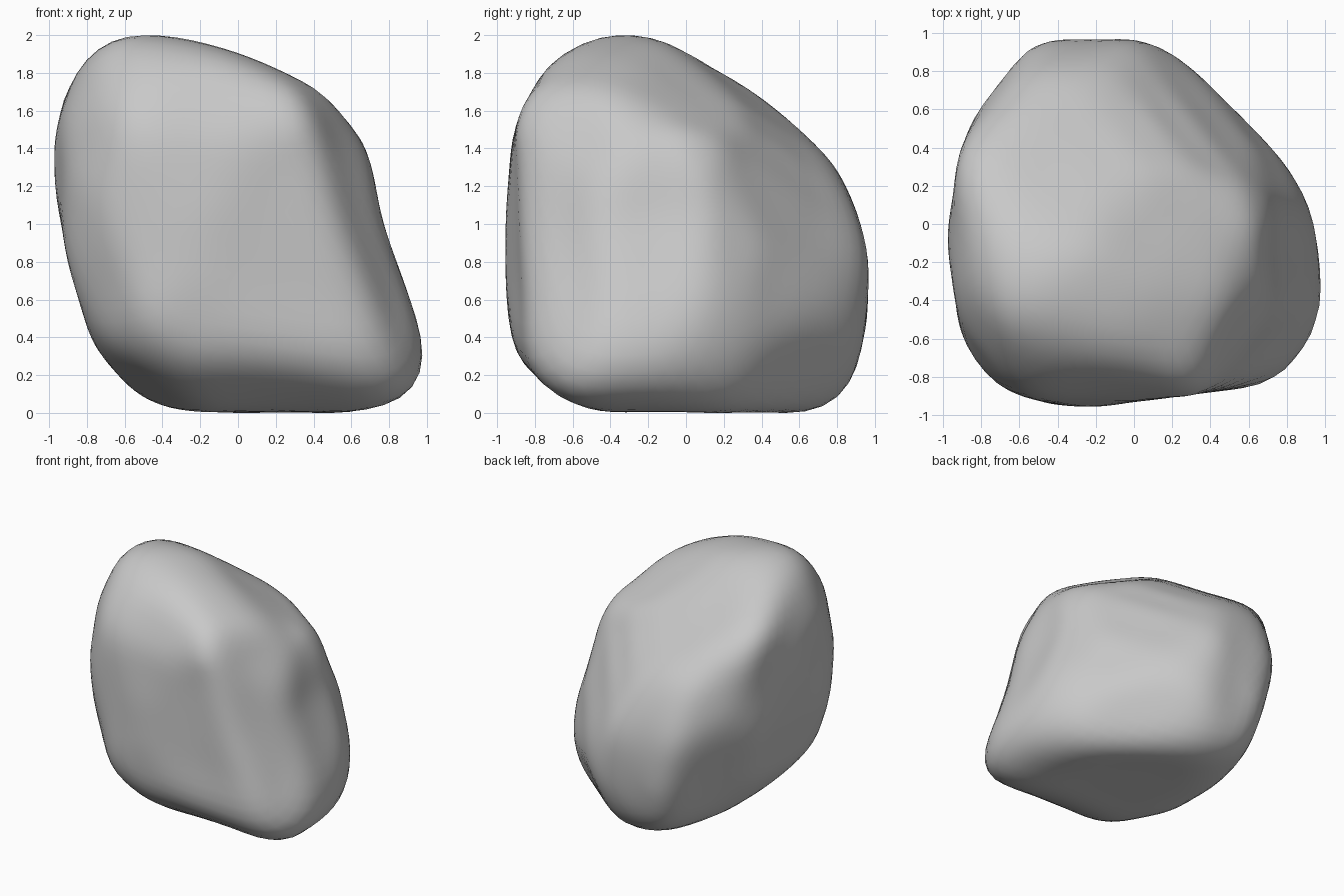
import bpy
import bmesh
from math import sin, cos, radians
from mathutils import Vector

cube = bpy.data.objects.get("Cube")
if cube:
    bpy.data.objects.remove(cube, do_unlink=True)

SMOOTH_PASSES = 28

# Outlines of the boulder around its middle: (azimuth, elevation, points)
front = (-90, 0, [
    (-.56, 1), (-.3, .98), (-.03, .91), (.21, .82), (.45, .69), (.63, .48),
    (.7, .33), (.76, .02), (.93, -.47), (.98, -.69), (.92, -.88),
    (.65, -.99), (-.2, -1), (-.4, -.96), (-.56, -.88), (-.77, -.63),
    (-.9, -.19), (-.97, .2), (-.98, .45), (-.89, .71), (-.78, .91)])
side = (0, 0, [
    (-.35, 1), (-.09, .96), (.11, .87), (.4, .69), (.6, .5), (.79, .3),
    (.91, .04), (.96, -.18), (.96, -.44), (.92, -.68), (.81, -.93),
    (.65, -.99), (-.55, -.99), (-.74, -.91), (-.91, -.65), (-.96, -.3),
    (-.96, 0), (-.91, .5), (-.75, .82), (-.53, .96)])
plan = (-90, 90, [
    (-.56, .93), (-.3, .97), (0, .965), (.15, .91), (.3, .81), (.57, .55),
    (.77, .34), (.9, .11), (.95, -.07), (.98, -.35), (.97, -.55),
    (.77, -.8), (.5, -.86), (-.22, -.96), (-.48, -.93), (-.78, -.82),
    (-.9, -.6), (-.98, -.07), (-.9, .4), (-.76, .71)])
front_diagonal = (-52, 25, [
    (-.65, .98), (-.55, .99), (-.41, .96), (-.07, .81), (.23, .65),
    (.41, .5), (.58, .26), (.74, -.12), (.81, -.5), (.8, -.8),
    (.61, -1.09), (.44, -1.2), (.23, -1.25), (-.15, -1.11), (-.71, -.92),
    (-.95, -.66), (-1.11, .05), (-1.02, .55), (-.84, .89)])
back_diagonal = (128, 25, [
    (-.32, .7), (-.16, .87), (.1, .95), (.32, .99), (.52, .99), (.74, .92),
    (.86, .84), (1.01, .65), (1.09, .23), (1.05, -.28), (.93, -.54),
    (.67, -.81), (.38, -1), (-.05, -1.13), (-.28, -1.15), (-.44, -1.13),
    (-.57, -1.02), (-.81, -.54), (-.81, -.29), (-.61, .4), (-.48, .61)])
under_diagonal = (50, -32, [
    (-.58, .6), (-.27, .65), (.04, .675), (.28, .66), (.7, .56), (.84, .48),
    (.95, .35), (1.02, .05), (.95, -.24), (.81, -.59), (.57, -.86),
    (.28, -1.02), (-.18, -1.11), (-.62, -1), (-1.04, -.79), (-1.1, -.62),
    (-1.07, -.5), (-.94, -.15), (-.84, .23), (-.68, .51)])


def outline_frame(azimuth, elevation, points):
    """Axes of the outline's plane, with its points as vectors."""
    az, el = radians(azimuth), radians(elevation)
    toward = Vector((cos(az) * cos(el), sin(az) * cos(el), sin(el)))
    right = Vector((-sin(az), cos(az), 0))
    return right, toward.cross(right), [Vector(p) for p in points]


def cross2(a, b):
    return a.x * b.y - a.y * b.x


def outline_ratio(direction, right, up, points):
    """How far a direction reaches across an outline, where one is the rim."""
    q = Vector((direction.dot(right), direction.dot(up)))
    for start, end in zip(points, points[1:] + points[:1]):
        area = cross2(start, end)
        a, b = cross2(q, end) / area, cross2(start, q) / area
        if a >= -1e-6 and b >= -1e-6:
            return max(a + b, 0)
    return 0


def relax(verts, neighbours, amount):
    """Move each vertex towards, or away from, the middle of its neighbours."""
    middles = [sum((n.co for n in ring), Vector()) / len(ring)
               for ring in neighbours]
    for v, middle in zip(verts, middles):
        v.co = v.co.lerp(middle, amount)


# Boulder: a sphere carved to all the outlines
outlines = [outline_frame(*o) for o in (
    front, side, plan, front_diagonal, back_diagonal, under_diagonal)]
bm = bmesh.new()
bmesh.ops.create_icosphere(bm, subdivisions=5, radius=1)
for v in bm.verts:
    d = v.co.normalized()
    v.co = d / max(outline_ratio(d, *o) for o in outlines)

# Soften the creases without shrinking the boulder
verts = bm.verts[:]
neighbours = [[e.other_vert(v) for e in v.link_edges] for v in verts]
for _ in range(SMOOTH_PASSES):
    relax(verts, neighbours, 0.5)
    relax(verts, neighbours, -0.52)

# Stand the boulder on the floor
lowest = min(v.co.z for v in verts)
bmesh.ops.translate(bm, verts=verts, vec=(0, 0, -lowest))
for face in bm.faces:
    face.smooth = True

mesh = bpy.data.meshes.new("boulder")
bm.to_mesh(mesh)
bm.free()
boulder = bpy.data.objects.new("boulder", mesh)
bpy.context.collection.objects.link(boulder)

# Plain stone colour
stone = bpy.data.materials.new("stone_grey")
stone.use_nodes = True
colour = (0.58, 0.58, 0.58, 1)
stone.diffuse_color = colour
shader = next(n for n in stone.node_tree.nodes if n.type == "BSDF_PRINCIPLED")
shader.inputs["Base Color"].default_value = colour
mesh.materials.append(stone)
